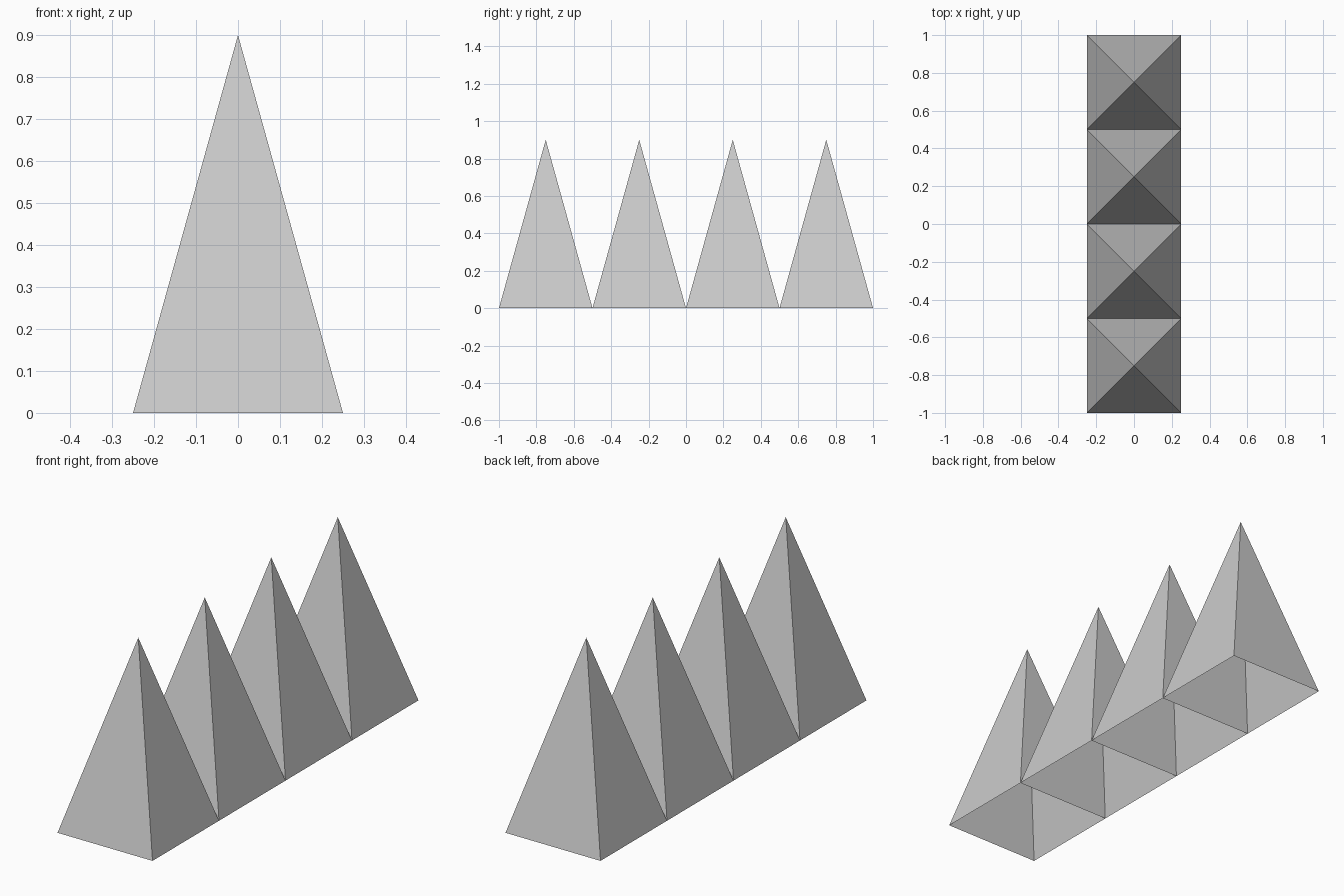
import bpy
import math

if "Cube" in bpy.data.objects:
    bpy.data.objects.remove(bpy.data.objects["Cube"])

COUNT = 4      # spikes in the row
SIDE = 0.5     # base width of each spike
HEIGHT = 0.9


def add_spike(name, y):
    # Four-sided, flat-shaded spike with an open base
    bpy.ops.mesh.primitive_cone_add(
        vertices=4, radius1=SIDE / math.sqrt(2), radius2=0, depth=HEIGHT,
        end_fill_type='NOTHING', location=(0, y, HEIGHT / 2),
        rotation=(0, 0, math.radians(45)))
    spike = bpy.context.object
    spike.name = name
    bpy.ops.object.transform_apply(location=False, rotation=True, scale=True)


# Row of touching spikes along y
for i in range(COUNT):
    add_spike(f"spike_{i + 1}", (i - (COUNT - 1) / 2) * SIDE)
